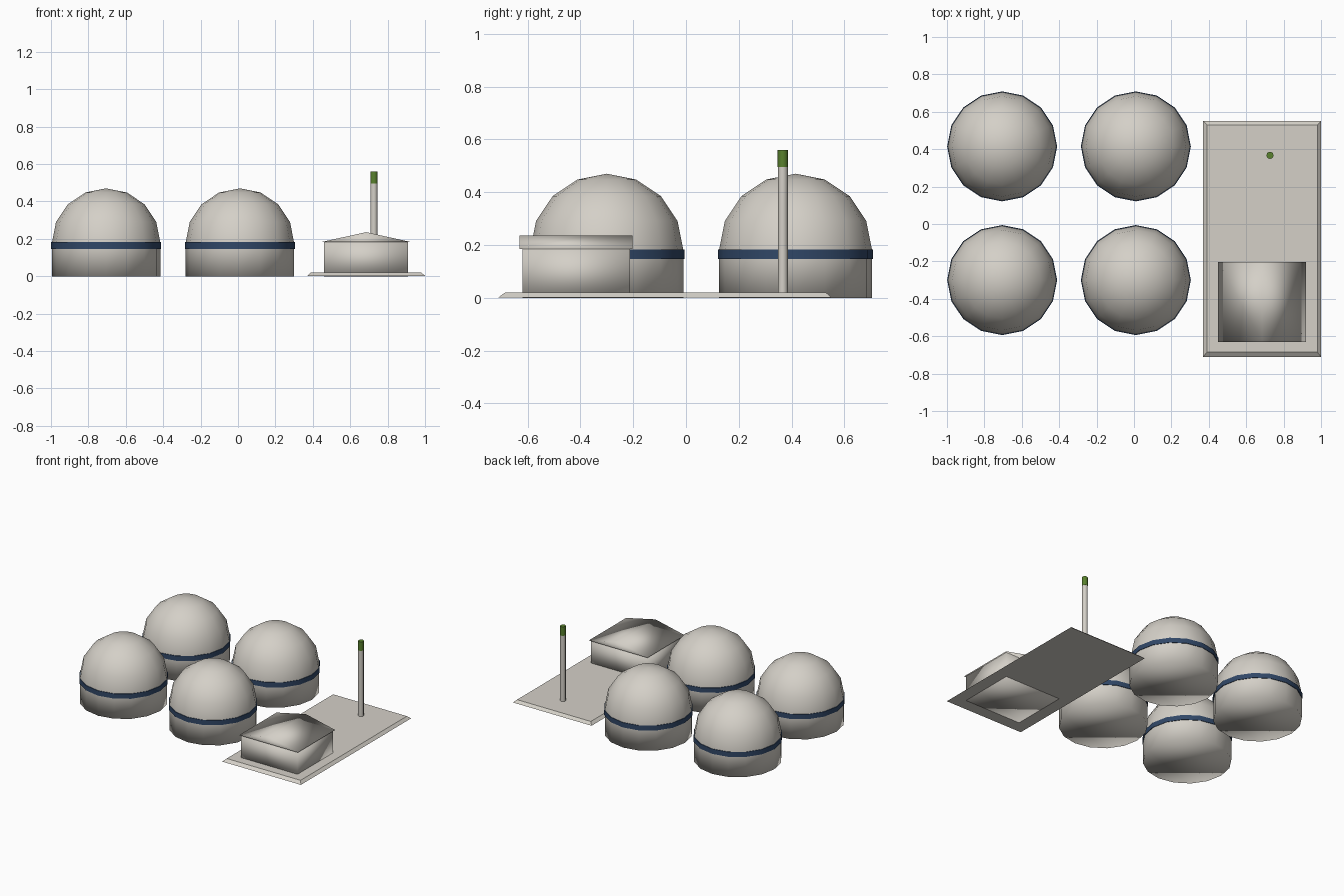
import bpy
import bmesh
from math import cos, sin, pi

cube = bpy.data.objects.get("Cube")
if cube:
    bpy.data.objects.remove(cube, do_unlink=True)


def material(name, rgb):
    mat = bpy.data.materials.new(name)
    mat.use_nodes = True
    color = (*rgb, 1.0)
    mat.diffuse_color = color
    bsdf = mat.node_tree.nodes["Principled BSDF"]
    bsdf.inputs["Base Color"].default_value = color
    bsdf.inputs["Roughness"].default_value = 0.9
    return mat


concrete = material("warm_grey", (0.66, 0.63, 0.575))
blue = material("navy_blue", (0.03, 0.063, 0.135))
green = material("leaf_green", (0.10, 0.22, 0.027))


def finish(name, bm, mat, smooth=True):
    bmesh.ops.recalc_face_normals(bm, faces=bm.faces)
    mesh = bpy.data.meshes.new(name)
    bm.to_mesh(mesh)
    bm.free()
    for poly in mesh.polygons:
        poly.use_smooth = smooth
    mesh.materials.append(mat)
    obj = bpy.data.objects.new(name, mesh)
    bpy.context.collection.objects.link(obj)
    return obj


def loft(name, rings, mat, smooth=True, closed=False):
    """Skin matching rings of points; cap the ends, or join last to first."""
    bm = bmesh.new()
    loops = [[bm.verts.new(p) for p in ring] for ring in rings]
    pairs = list(zip(loops, loops[1:]))
    if closed:
        pairs.append((loops[-1], loops[0]))
    else:
        bm.faces.new(loops[0])
        if len(loops[-1]) > 1:
            bm.faces.new(loops[-1])
    for a, b in pairs:
        n = len(a)
        for i in range(n):
            j = (i + 1) % n
            if len(b) == 1:
                bm.faces.new((a[i], a[j], b[0]))
            else:
                bm.faces.new((a[i], a[j], b[j], b[i]))
    return finish(name, bm, mat, smooth)


def circle(cx, cy, r, z, n):
    if r == 0:
        return [(cx, cy, z)]
    return [(cx + r * cos(2 * pi * i / n), cy + r * sin(2 * pi * i / n), z)
            for i in range(n)]


def rect(x0, x1, y0, y1, z):
    return [(x0, y0, z), (x1, y0, z), (x1, y1, z), (x0, y1, z)]


# Four domed tanks, each with a painted band
R, SPRING, SIDES = 0.29, 0.18, 16
for row, y in (("front", -0.30), ("back", 0.415)):
    for side, x in (("right", -0.705), ("left", 0.01)):
        profile = [(R, 0)]
        profile += [(R * cos(k * pi / 8), SPRING + R * sin(k * pi / 8))
                    for k in range(4)]
        profile.append((0, SPRING + R))
        loft(f"dome_{row}_{side}",
             [circle(x, y, r, z, SIDES) for r, z in profile], concrete)
        band = [(R - 0.004, 0.147), (R + 0.004, 0.147),
                (R + 0.004, SPRING + 0.002), (R - 0.004, SPRING + 0.002)]
        ring = loft(f"band_{row}_{side}",
                    [circle(x, y, r, z, SIDES) for r, z in band],
                    blue, closed=True)
        ring.data.set_sharp_from_angle(angle=pi / 4)

# Sloped-edge ground slab
loft("slab", [rect(0.37, 1.0, -0.71, 0.55, 0.002),
              rect(0.39, 0.98, -0.685, 0.53, 0.02)], concrete, smooth=False)

# Small building, walls running through the slab
loft("building_walls", [rect(0.46, 0.91, -0.62, -0.213, 0),
                        rect(0.46, 0.91, -0.62, -0.213, 0.186)], concrete)


# Gabled roof with its ridge running front to back
def gable(y):
    return [(0.45, y, 0.184), (0.92, y, 0.184), (0.685, y, 0.236)]


loft("building_roof", [gable(-0.63), gable(-0.203)], concrete)

# Chimney stack with a painted tip
for name, r, z0, z1, mat in (("chimney", 0.019, 0.015, 0.495, concrete),
                             ("chimney_tip", 0.0195, 0.495, 0.56, green)):
    stack = loft(name, [circle(0.727, 0.367, r, z0, 8),
                        circle(0.727, 0.367, r, z1, 8)], mat)
    stack.data.set_sharp_from_angle(angle=pi / 3)
